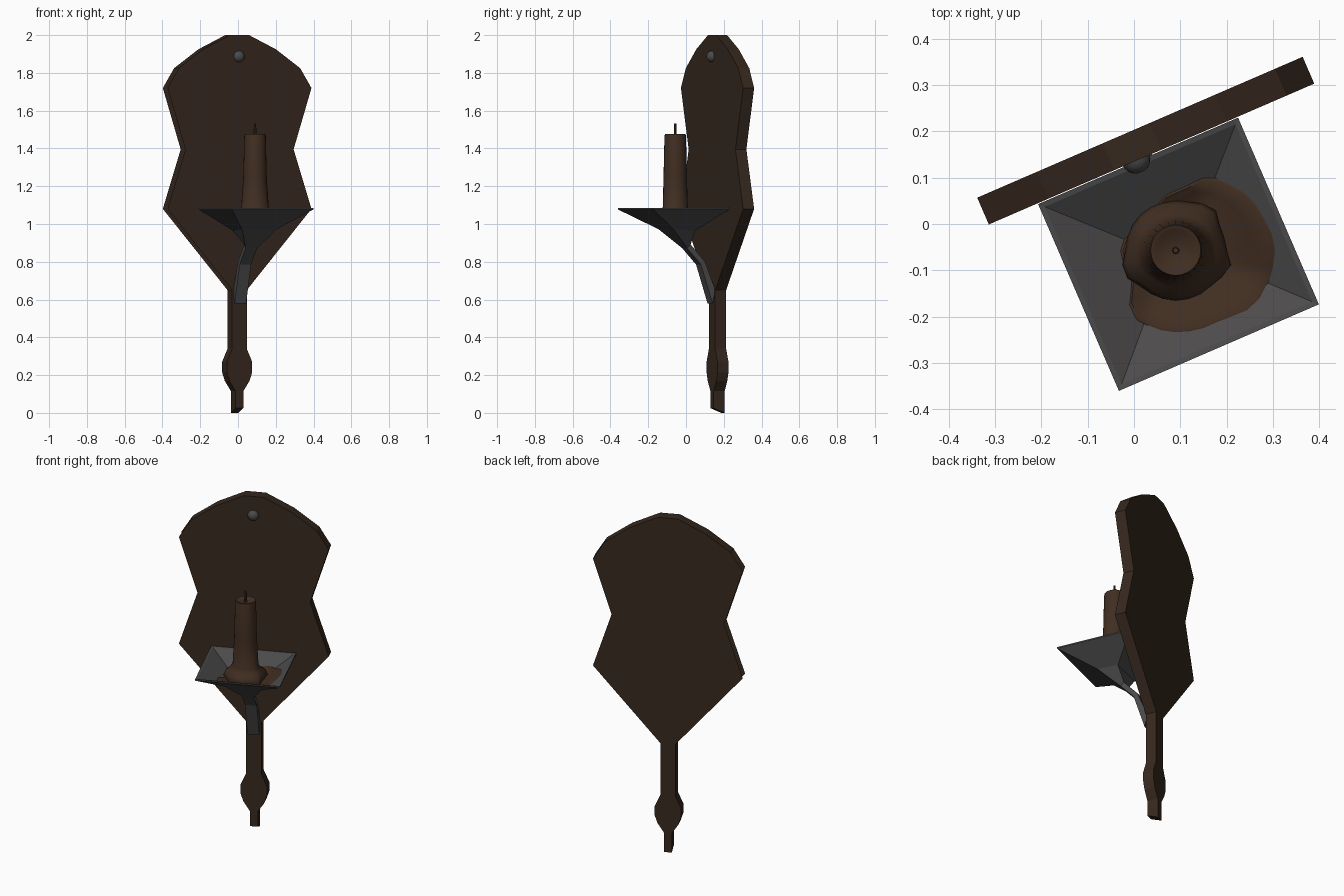
import bpy, bmesh, math
from mathutils import Vector

if "Cube" in bpy.data.objects:
    bpy.data.objects.remove(bpy.data.objects["Cube"])

# The sconce is turned about z: s runs along the board, n points out of its front
A = math.radians(23.4)
CA, SA = math.cos(A), math.sin(A)


def P(s, n, z):
    return Vector((0.008 + s * CA + n * SA, 0.138 + s * SA - n * CA, z))


def material(name, r, g, b):
    m = bpy.data.materials.new(name)
    m.diffuse_color = (r, g, b, 1)
    m.use_nodes = True
    m.node_tree.nodes["Principled BSDF"].inputs["Base Color"].default_value = m.diffuse_color
    return m


WOOD = material("dark_wood", 0.036, 0.021, 0.013)
METAL = material("dark_iron", 0.072, 0.069, 0.070)
WAX = material("brown_wax", 0.052, 0.027, 0.015)


def finish(name, bm, mat, smooth=None):
    bmesh.ops.recalc_face_normals(bm, faces=bm.faces)
    me = bpy.data.meshes.new(name)
    bm.to_mesh(me)
    bm.free()
    me.materials.append(mat)
    ob = bpy.data.objects.new(name, me)
    bpy.context.collection.objects.link(ob)
    if smooth:
        bpy.ops.object.select_all(action='DESELECT')
        ob.select_set(True)
        bpy.context.view_layer.objects.active = ob
        bpy.ops.object.shade_smooth_by_angle(angle=math.radians(smooth))
    return ob


def loft(rings, cap_start=True, cap_end=True):
    bm = bmesh.new()
    vs = [[bm.verts.new(p) for p in r] for r in rings]
    for a, b in zip(vs, vs[1:]):
        k = len(a)
        for i in range(k):
            j = (i + 1) % k
            bm.faces.new((a[i], a[j], b[j], b[i]))
    if cap_start:
        bm.faces.new(vs[0])
    if cap_end:
        bm.faces.new(vs[-1])
    return bm


# Wooden back board: mirrored silhouette, with the upper left rim left open
half = [(0.055, 2.0), (0.21, 1.925), (0.35, 1.825), (0.415, 1.72), (0.312, 1.395),
        (0.415, 1.08), (0.042, 0.65), (0.042, 0.34), (0.073, 0.27), (0.073, 0.215),
        (0.058, 0.17), (0.022, 0.115), (0.022, 0.0)]
outline = half + [(-s, z) for s, z in reversed(half)]
bm = bmesh.new()
front = [bm.verts.new(P(s, 0, max(z, 0.025))) for s, z in outline]
back = [bm.verts.new(P(s, -0.063, z)) for s, z in outline]
bm.faces.new(front)
bm.faces.new(back)
N = len(outline)
for i in range(N):
    j = (i + 1) % N
    if outline[i][0] < -0.3 or outline[j][0] < -0.36:
        if min(outline[i][0], outline[j][0]) < -0.36:
            continue
    bm.faces.new((front[i], front[j], back[j], back[i]))
finish("back_board", bm, WOOD)


# Iron bracket and drip tray: one loft from the wall up to the rim and into the dish
def section(w, nf, zf, nb, zb):
    return [P(-w, nf, zf), P(w, nf, zf), P(w, nb, zb), P(-w, nb, zb)]


finish("bracket_and_tray", loft([
    section(0.033, 0.012, 0.58, -0.005, 0.65),
    section(0.033, 0.078, 0.785, 0.055, 0.80),
    section(0.033, 0.158, 0.872, 0.138, 0.892),
    section(0.100, 0.265, 0.972, 0.140, 0.965),
    section(0.235, 0.441, 1.077, 0.002, 1.077),
    section(0.235, 0.441, 1.085, 0.002, 1.085),
    section(0.224, 0.430, 1.083, 0.013, 1.083),
    section(0.090, 0.290, 1.0, 0.150, 1.0)]), METAL)


# Wax pool draped over the dish
def dish(x, y):
    dx, dy = x - 0.008, y - 0.138
    s, n = dx * CA + dy * SA, dx * SA - dy * CA
    t = max((abs(s) - 0.09) / 0.134, (0.15 - n) / 0.137, (n - 0.29) / 0.14, 0)
    return 1.0 + 0.083 * t


CX, CY = 0.09, -0.057
reach = [0.216, 0.20, 0.18, 0.13, 0.10, 0.10, 0.12, 0.11, 0.172, 0.178, 0.18, 0.21]
SEG = 36
rings = []
for k, lift in ((0.3, 0.006), (0.6, 0.006), (0.8, 0.006), (0.95, 0.005), (1.0, -0.001)):
    ring = []
    for i in range(SEG):
        a = 2 * math.pi * i / SEG
        f = i * 12 / SEG
        j = int(f)
        t = f - j
        t = t * t * (3 - 2 * t)
        r = k * (reach[j] * (1 - t) + reach[(j + 1) % 12] * t)
        x, y = CX + r * math.cos(a), CY + r * math.sin(a)
        ring.append(Vector((x, y, dish(x, y) + lift)))
    rings.append(ring)
finish("wax_pool", loft(rings, True, False), WAX, 40)

# Candle with a swollen, lumpy foot and a hollow top
profile = [(0.100, 1.0, 1), (0.108, 1.025, 1), (0.100, 1.05, 1), (0.078, 1.068, 0.4),
           (0.066, 1.09, 0), (0.062, 1.25, 0), (0.057, 1.465, 0), (0.054, 1.477, 0),
           (0.046, 1.476, 0), (0.036, 1.466, 0)]
rings = []
for r, z, lump in profile:
    ring = []
    for i in range(24):
        a = 2 * math.pi * i / 24
        bump = sum(math.exp(-((math.remainder(a - math.radians(c), 2 * math.pi)) / 0.22) ** 2)
                   for c in (50, 203, 342))
        q = r * (1 + 0.15 * lump * bump)
        sx = 1.1 if 1.06 < z < 1.2 else 1.0
        ring.append(Vector((CX + q * sx * math.cos(a), CY + q * math.sin(a), z)))
    rings.append(ring)
finish("candle", loft(rings), WAX, 50)

# Wick
finish("wick", loft([[Vector((CX + r * math.cos(i * math.pi / 4), CY + r * math.sin(i * math.pi / 4), z))
                      for i in range(8)] for r, z in ((0.008, 1.465), (0.006, 1.532))]), WAX, 40)

# Domed nail head
rings = []
for k in range(5):
    t = math.pi / 2 * k / 5
    rings.append([P(-0.003 + 0.031 * math.cos(t) * math.cos(i * math.pi / 8),
                    -0.002 + 0.03 * math.sin(t),
                    1.887 + 0.031 * math.cos(t) * math.sin(i * math.pi / 8)) for i in range(16)])
finish("nail_head", loft(rings), METAL, 50)
